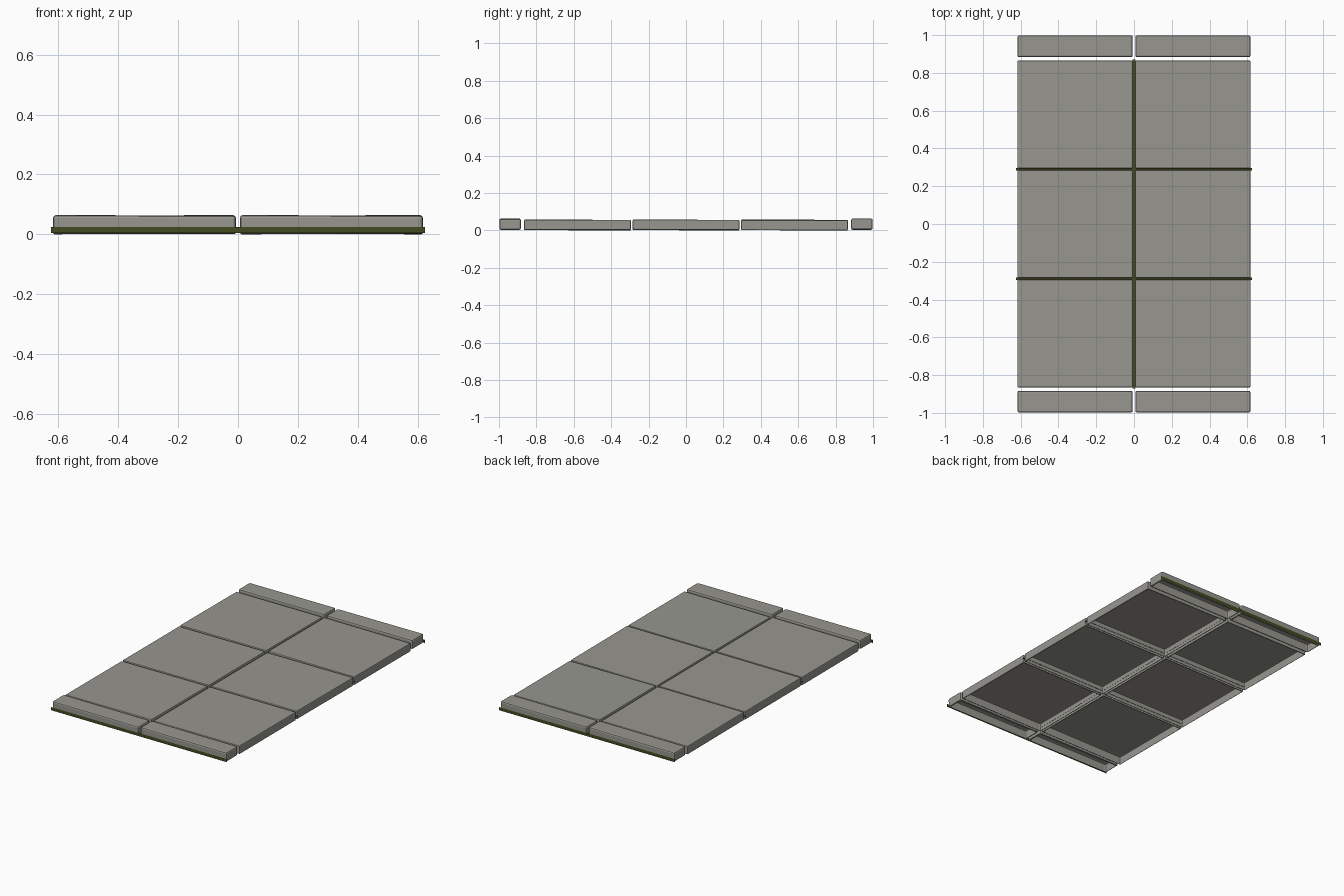
import bpy, bmesh, random
from math import radians
from mathutils import Matrix

if "Cube" in bpy.data.objects:
    bpy.data.objects.remove(bpy.data.objects["Cube"])

random.seed(4)


def material(name, colour):
    m = bpy.data.materials.new(name)
    m.diffuse_color = (*colour, 1)
    m.use_nodes = True
    m.node_tree.nodes["Principled BSDF"].inputs["Base Color"].default_value = m.diffuse_color
    return m


stone = material("grey_stone", (0.31, 0.305, 0.275))
moss = material("dark_moss", (0.055, 0.07, 0.014))


def finish(bm, name, mat):
    me = bpy.data.meshes.new(name)
    bm.to_mesh(me)
    bm.free()
    me.materials.append(mat)
    ob = bpy.data.objects.new(name, me)
    bpy.context.collection.objects.link(ob)
    return ob


def block(name, x0, x1, y0, y1, z0, z1, bevel, tilt):
    """Bevelled stone shell, open underneath, very slightly tilted."""
    bm = bmesh.new()
    bmesh.ops.create_cube(bm, size=1)
    bmesh.ops.scale(bm, vec=(x1 - x0, y1 - y0, z1 - z0), verts=bm.verts)
    bmesh.ops.bevel(bm, geom=bm.edges[:], offset=bevel, segments=2, profile=0.5, affect='EDGES')
    bm.normal_update()
    bottom = min(bm.faces, key=lambda f: f.calc_center_median().z)
    bmesh.ops.delete(bm, geom=[bottom], context='FACES')
    r = (Matrix.Translation(((x0 + x1) / 2, (y0 + y1) / 2, (z0 + z1) / 2))
         @ Matrix.Rotation(radians(random.uniform(-tilt, tilt)), 4, 'X')
         @ Matrix.Rotation(radians(random.uniform(-tilt, tilt)), 4, 'Y'))
    bmesh.ops.transform(bm, matrix=r, verts=bm.verts)
    return finish(bm, name, stone)


def strip(name, corners):
    bm = bmesh.new()
    bm.faces.new([bm.verts.new(c) for c in corners])
    return finish(bm, name, moss)


# Paving slabs (2 x 3) and end kerbs
for side, x0, x1 in (("left", -0.617, -0.007), ("right", 0.007, 0.617)):
    for i, yc in enumerate((-0.58, 0, 0.58)):
        block(f"slab_{side}_{i + 1}", x0, x1, yc - 0.285, yc + 0.285, 0.005, 0.059, 0.005, 0.3)
    for end, y0, y1 in (("front", -0.998, -0.883), ("back", 0.883, 0.998)):
        block(f"kerb_{side}_{end}", x0, x1, y0, y1, 0.007, 0.066, 0.009, 0.3)

# Moss in the joints between slabs
z = 0.03
strip("moss_joint_long", [(-0.008, -0.87, z), (0.008, -0.87, z), (0.008, 0.87, z), (-0.008, 0.87, z)])
for end, y in (("front", -0.29), ("back", 0.29)):
    strip(f"moss_joint_{end}", [(-0.624, y - 0.007, z), (0.624, y - 0.007, z),
                                (0.624, y + 0.007, z), (-0.624, y + 0.007, z)])

# Upright moss strips along both ends
for end, s in (("front", 1), ("back", -1)):
    strip(f"moss_edge_{end}", [(-0.624 * s, -s, 0.008), (0.624 * s, -s, 0.008),
                               (0.624 * s, -s, 0.028), (-0.624 * s, -s, 0.028)])

# Rest the model on the ground
bpy.context.view_layer.update()
obs = list(bpy.context.collection.objects)
low = min(v.co.z for o in obs for v in o.data.vertices)
for o in obs:
    o.location.z -= low
